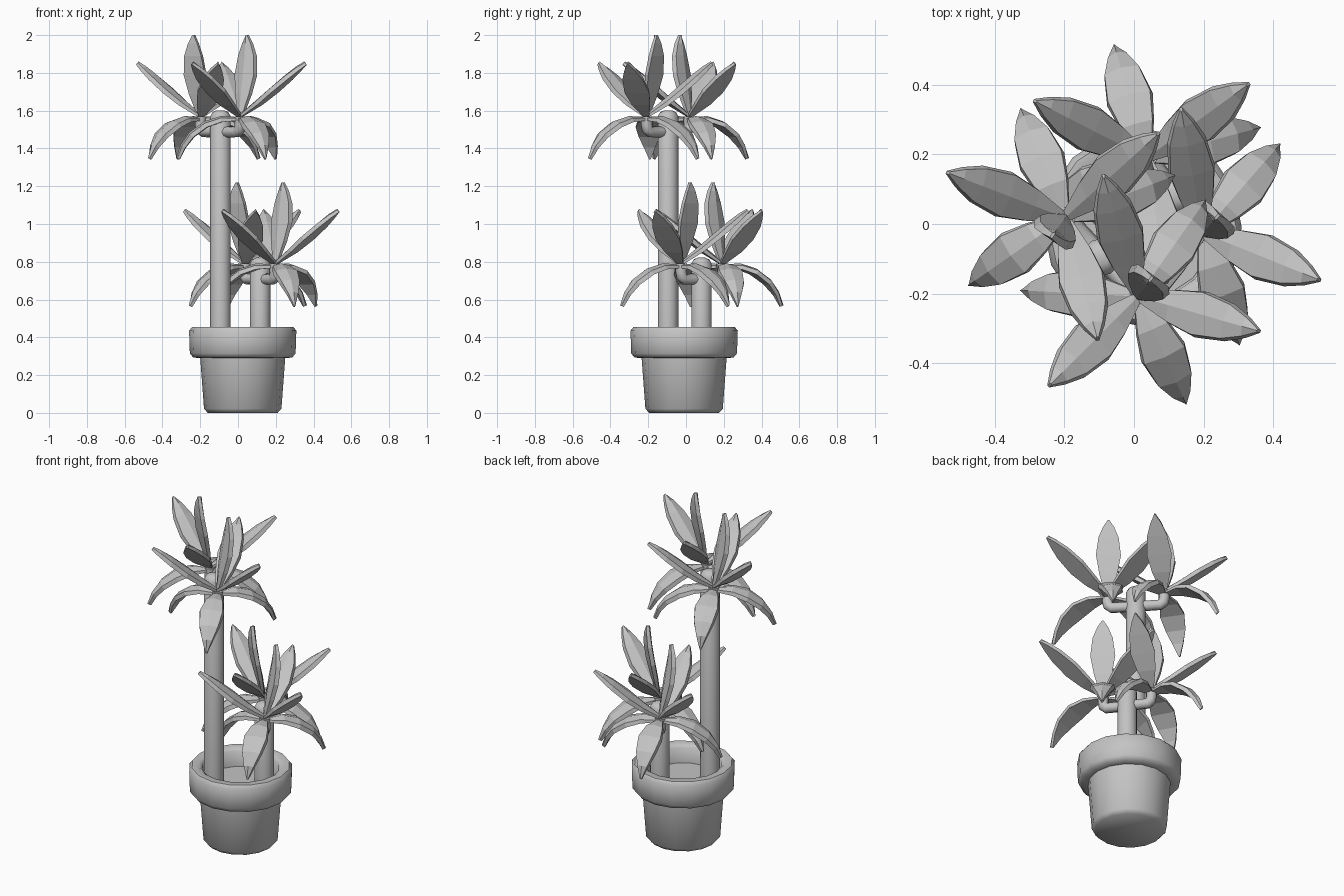
import bpy
import bmesh
from math import radians, cos, sin, pi
from mathutils import Vector

cube = bpy.data.objects.get("Cube")
if cube:
    bpy.data.objects.remove(cube)

# One plain clay colour for everything
clay = bpy.data.materials.new("plain_grey")
clay.use_nodes = True
clay.diffuse_color = (0.55, 0.55, 0.55, 1)
clay.node_tree.nodes["Principled BSDF"].inputs["Base Color"].default_value = (0.55, 0.55, 0.55, 1)


def add_object(name, bm, location, turn=0.0, smooth=False):
    bmesh.ops.recalc_face_normals(bm, faces=bm.faces)
    mesh = bpy.data.meshes.new(name)
    bm.to_mesh(mesh)
    bm.free()
    mesh.materials.append(clay)
    obj = bpy.data.objects.new(name, mesh)
    bpy.context.collection.objects.link(obj)
    obj.location = location
    obj.rotation_euler.z = turn
    if smooth:
        bpy.ops.object.select_all(action="DESELECT")
        obj.select_set(True)
        bpy.context.view_layer.objects.active = obj
        bpy.ops.object.shade_smooth_by_angle(angle=radians(50))


def bridge(bm, rings):
    """Skin a list of equal vertex loops and cap both ends."""
    for low, high in zip(rings, rings[1:]):
        for i in range(len(low)):
            j = (i + 1) % len(low)
            bm.faces.new((low[i], low[j], high[j], high[i]))
    bm.faces.new(rings[0])
    bm.faces.new(rings[-1])


def lathe(name, profile, location, sides):
    """Spin a (radius, height) profile around z."""
    bm = bmesh.new()
    turns = [2 * pi * i / sides for i in range(sides)]
    bridge(bm, [[bm.verts.new((r * cos(a), r * sin(a), z)) for a in turns] for r, z in profile])
    add_object(name, bm, location, smooth=True)


# Leaf spines as (outward, up) points, with a half width and a thickness at each point
HALF_WIDTHS = (0.014, 0.05, 0.068, 0.055, 0.03, 0.004)
THICKNESS = (0.5, 0.9, 1.0, 1.0, 0.85, 0.6)
SPINES = {
    "raised": ((0.0, 0.0), (0.1, 0.07), (0.18, 0.135), (0.265, 0.205), (0.32, 0.25), (0.36, 0.28)),
    "upright": ((0.0, 0.0), (0.025, 0.12), (0.045, 0.22), (0.06, 0.32), (0.063, 0.385), (0.062, 0.43)),
    "drooping": ((0.0, -0.015), (0.1, -0.018), (0.18, -0.045), (0.255, -0.1), (0.3, -0.16), (0.328, -0.225)),
}
# Cross-section: flat underside, thin side walls, low ridge on top
SECTION = ((-1, -0.014), (1, -0.014), (0.92, 0.01), (0, 0.022), (-0.92, 0.01))


def add_leaf(bm, centre, angle, kind):
    spine = SPINES[kind]
    out = Vector((cos(angle), sin(angle), 0))
    side = Vector((-sin(angle), cos(angle), 0))
    rings = []
    for i, (r, z) in enumerate(spine):
        before, after = spine[max(i - 1, 0)], spine[min(i + 1, len(spine) - 1)]
        along = Vector((after[0] - before[0], after[1] - before[1])).normalized()
        lift = out * -along.y + Vector((0, 0, along.x))
        middle = centre + out * r + Vector((0, 0, z))
        rings.append([bm.verts.new(middle + side * s * HALF_WIDTHS[i] + lift * h * THICKNESS[i])
                      for s, h in SECTION])
    bridge(bm, rings)


def add_rosette(name, centre, angles, location, turn):
    bm = bmesh.new()
    for kind, degrees in angles.items():
        for d in degrees:
            add_leaf(bm, centre, radians(d), kind)
    add_object(name, bm, location, turn)


def add_branch(name, centre, location, turn):
    """Elbow pipe from the trunk out and up to a rosette."""
    curve = bpy.data.curves.new(name, "CURVE")
    curve.dimensions = "3D"
    curve.bevel_depth = 0.03
    curve.bevel_resolution = 2
    curve.use_fill_caps = True
    path = [(0, 0, -0.082), (centre.x * 0.85, centre.y * 0.85, -0.082),
            (centre.x * 0.97, centre.y * 0.97, -0.068),
            (centre.x, centre.y, -0.045), (centre.x, centre.y, 0.0)]
    line = curve.splines.new("POLY")
    line.points.add(len(path) - 1)
    for point, co in zip(line.points, path):
        point.co = (*co, 1)
    line.use_smooth = True
    curve.materials.append(clay)
    obj = bpy.data.objects.new(name, curve)
    bpy.context.collection.objects.link(obj)
    obj.location = location
    obj.rotation_euler.z = turn


# Pot with a thick rim and a sunken soil surface
lathe("pot", [(0.185, 0), (0.205, 0.022), (0.225, 0.29), (0.262, 0.293), (0.28, 0.315),
              (0.284, 0.435), (0.268, 0.455), (0.228, 0.455), (0.21, 0.44), (0.204, 0.35)],
      (0.025, -0.01, 0), 16)

# Two plants, each a trunk with two branches that end in rosettes
LEFT = {"raised": (159, 42, 285), "upright": (235,), "drooping": (112, 215, 21)}
RIGHT = {"raised": (225, 344, 106), "upright": (54,), "drooping": (294, 177, 55)}
SOIL = 0.34
PLANTS = (("tall", (-0.093, -0.095), 1.57, 0, 1.0), ("short", (0.117, 0.082), 0.79, -6, 0.87))

for label, (x, y), crown, degrees, reach in PLANTS:
    spot = (x, y, crown)
    turn = radians(degrees)
    lathe(label + "_trunk", [(0.054, SOIL - crown), (0.054, 0.0), (0.042, 0.022), (0.02, 0.032)],
          spot, 12)
    for where, sign, angles in (("left", -1, LEFT), ("right", 1, RIGHT)):
        centre = Vector((0.105, -0.113, 0)) * sign * reach
        add_branch(label + "_" + where + "_branch", centre, spot, turn)
        add_rosette(label + "_" + where + "_leaves", centre, angles, spot, turn)
